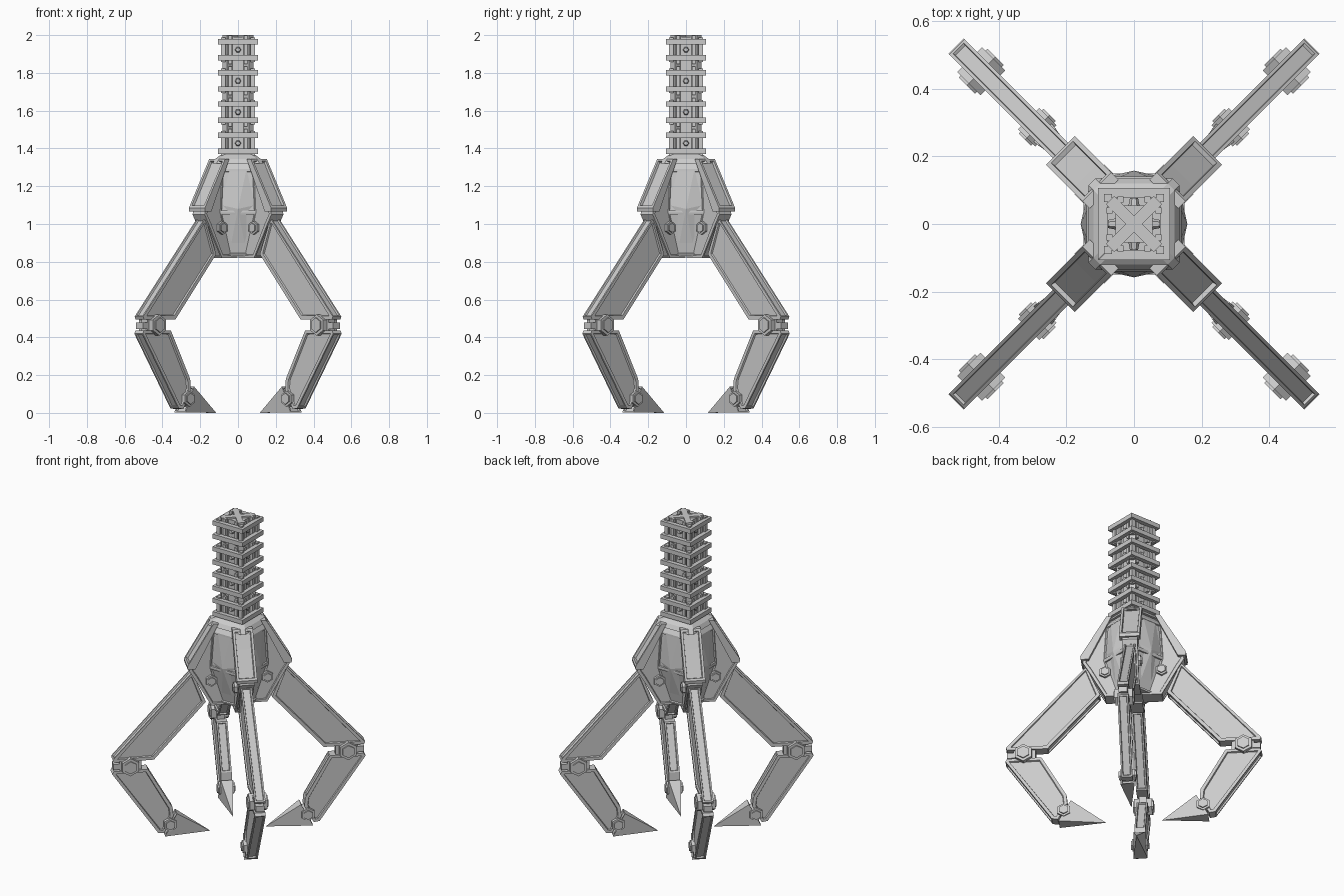
import bpy, bmesh, math
from mathutils import Matrix, Vector

if "Cube" in bpy.data.objects:
    bpy.data.objects.remove(bpy.data.objects["Cube"])


def add(name, bm, angles=(0,)):
    """Turn a bmesh into one object per rotation about z, sharing the mesh."""
    bmesh.ops.recalc_face_normals(bm, faces=bm.faces)
    me = bpy.data.meshes.new(name)
    bm.to_mesh(me)
    bm.free()
    for i, a in enumerate(angles):
        ob = bpy.data.objects.new(f"{name}_{i + 1}" if len(angles) > 1 else name, me)
        ob.rotation_euler.z = math.radians(a)
        bpy.context.collection.objects.link(ob)


def prism(bm, pts, half, caps=0, edges=(), rim=0.02, depth=-0.01):
    """Extrude an (r, z) outline across y; recess the caps and chosen edge faces."""
    a = [bm.verts.new((r, -half, z)) for r, z in pts]
    b = [bm.verts.new((r, half, z)) for r, z in pts]
    ends = [bm.faces.new(a), bm.faces.new(b[::-1])]
    n = len(pts)
    sides = [bm.faces.new((a[i], b[i], b[(i + 1) % n], a[(i + 1) % n])) for i in range(n)]
    bmesh.ops.recalc_face_normals(bm, faces=ends + sides)
    if caps:
        for f in ends:
            recess(bm, f, caps, depth)
    for i in edges:
        recess(bm, sides[i], rim, depth)


def recess(bm, face, rim, depth):
    bmesh.ops.inset_region(bm, faces=[face], thickness=rim, depth=0)
    bmesh.ops.inset_region(bm, faces=[face], thickness=0.004, depth=depth)


def hexagon(bm, r, z, rad, half, y=0.0):
    """Six-sided bolt lying across the arm, with a chamfered rim."""
    m = Matrix.Translation((r, y, z)) @ Matrix.Rotation(math.pi / 2, 4, 'X')
    for rr, h in ((rad, half - 0.008), (rad * 0.7, half)):
        bmesh.ops.create_cone(bm, cap_ends=True, segments=6, radius1=rr, radius2=rr, depth=2 * h, matrix=m)


def box(bm, c, s):
    bmesh.ops.create_cube(bm, size=1, matrix=Matrix.Translation(c) @ Matrix.Diagonal((*s, 1)))


def loft(bm, rings):
    """Stack chamfered squares given as (z, half width, chamfer)."""
    rows = []
    for z, h, c in rings:
        k = h - c
        rows.append([bm.verts.new((x, y, z)) for x, y in
                     ((h, -k), (h, k), (k, h), (-k, h), (-h, k), (-h, -k), (-k, -h), (k, -h))])
    bm.faces.new(rows[0][::-1])
    bm.faces.new(rows[-1])
    return [bm.faces.new((p[i], p[(i + 1) % 8], q[(i + 1) % 8], q[i]))
            for p, q in zip(rows, rows[1:]) for i in range(8)]


DIAG = (45, 135, 225, 315)
SIDES = (0, 90, 180, 270)

# Central body
bm = bmesh.new()
faces = loft(bm, [(0.83, 0.10, 0.03), (1.06, 0.15, 0.05), (1.29, 0.14, 0.05), (1.335, 0.11, 0.03)])
bmesh.ops.recalc_face_normals(bm, faces=bm.faces)
for f in faces[0:16:2]:
    recess(bm, f, 0.015, -0.008)
add("body_core", bm)

# Raised faceted plate on each body side
bm = bmesh.new()
rim = [(-0.09, 1.1), (-0.045, 1.29), (0.045, 1.29), (0.09, 1.1), (0.035, 0.9), (-0.035, 0.9)]
ring = [bm.verts.new((0.138 if z > 0.95 else 0.11, y, z)) for y, z in rim]
tip = bm.verts.new((0.158, 0, 1.08))
for i in range(6):
    bm.faces.new((ring[i], ring[(i + 1) % 6], tip))
add("body_side_plate", bm, SIDES)

# Hip blocks holding the arms
bm = bmesh.new()
prism(bm, [(0.05, 1.33), (0.15, 1.33), (0.285, 1.09), (0.295, 1.05), (0.265, 1.0), (0.165, 0.82), (0.05, 0.82)],
      0.045, caps=0.018, edges=(4,), rim=0.014, depth=-0.006)
hexagon(bm, 0.165, 0.98, 0.036, 0.062)
add("hip_block", bm, DIAG)

# Framed shoulder guards
bm = bmesh.new()
prism(bm, [(0.125, 1.345), (0.155, 1.345), (0.308, 1.085), (0.305, 1.065), (0.26, 1.065)],
      0.06, edges=(1,), rim=0.02, depth=-0.014)
add("shoulder_guard", bm, DIAG)

# Upper arms
bm = bmesh.new()
prism(bm, [(0.275, 1.03), (0.742, 0.51), (0.735, 0.495), (0.50, 0.495), (0.195, 0.84)],
      0.032, caps=0.022, edges=(0, 3), rim=0.013, depth=-0.009)
add("upper_arm", bm, DIAG)

# Elbow joints: hexagonal hub, link and outer pin
bm = bmesh.new()
hexagon(bm, 0.64, 0.465, 0.056, 0.06)
prism(bm, [(0.57, 0.42), (0.57, 0.51), (0.70, 0.51), (0.70, 0.42)], 0.022)
box(bm, (0.715, 0, 0.462), (0.045, 0.05, 0.035))
add("elbow_joint", bm, DIAG)

# Lower arms
bm = bmesh.new()
prism(bm, [(0.735, 0.437), (0.745, 0.42), (0.475, 0.025), (0.44, 0.02), (0.385, 0.125), (0.39, 0.18), (0.535, 0.437)],
      0.032, caps=0.02, edges=(1, 5), rim=0.013, depth=-0.009)
add("lower_arm", bm, DIAG)

# Claw tips: four-sided spikes with a knuckle bolt
bm = bmesh.new()
base = [bm.verts.new(p) for p in
        ((0.435, -0.042, 0.003), (0.435, 0.042, 0.003), (0.365, 0.036, 0.14), (0.365, -0.036, 0.14))]
tip = bm.verts.new((0.163, 0, 0))
root = bm.faces.new(base)
for i in range(4):
    bm.faces.new((base[i], base[(i + 1) % 4], tip))
bmesh.ops.recalc_face_normals(bm, faces=bm.faces)
recess(bm, root, 0.012, -0.01)
hexagon(bm, 0.405, 0.075, 0.042, 0.052)
add("claw_tip", bm, DIAG)

# Neck where the column meets the body
bm = bmesh.new()
loft(bm, [(1.32, 0.135, 0.02), (1.345, 0.12, 0.02), (1.375, 0.08, 0.02)])
add("neck", bm)

# Column core: square spine with crossed fins
bm = bmesh.new()
box(bm, (0, 0, 1.66), (0.11, 0.11, 0.66))
for a in (45, 135):
    bmesh.ops.create_cube(bm, size=1, matrix=Matrix.Translation((0, 0, 1.67)) @
                          Matrix.Rotation(math.radians(a), 4, 'Z') @ Matrix.Diagonal((0.2, 0.035, 0.66, 1)))
add("column_core", bm)

# Column segments: two square collars joined by corner brackets, posts and bolts
LOW = [1.385, 1.55, 1.715, 1.88]
for n, z in enumerate(LOW):
    bm = bmesh.new()
    for zz in (z, z + 0.085):
        for k in range(4):
            rot = Matrix.Rotation(k * math.pi / 2, 4, 'Z')
            # one mitred collar bar per side
            pts = [(0.106, -0.106), (0.106, 0.106), (0.078, 0.078), (0.078, -0.078)]
            lo = [bm.verts.new(rot @ Vector((x, y, zz - 0.014))) for x, y in pts]
            hi = [bm.verts.new(rot @ Vector((x, y, zz + 0.014))) for x, y in pts]
            bm.faces.new(lo)
            bm.faces.new(hi)
            for i in (0, 2):
                bm.faces.new((lo[i], lo[i + 1], hi[i + 1], hi[i]))
    for k in range(4):
        s = Vector(((1, 1), (-1, 1), (-1, -1), (1, -1))[k])
        box(bm, (s.x * 0.077, s.y * 0.077, z + 0.0425), (0.024, 0.024, 0.13))
        d = Vector(((1, 0), (0, 1), (-1, 0), (0, -1))[k])
        # slim twin posts and a bolt in the middle of each face
        for t in (-0.04, 0.04):
            c = Vector((d.x * 0.072 - d.y * t, d.y * 0.072 + d.x * t, z + 0.0425))
            box(bm, c, (0.018, 0.018, 0.15))
        m = Matrix.Translation((d.x * 0.062, d.y * 0.062, z + 0.0425)) @ \
            Matrix.Rotation(k * math.pi / 2, 4, 'Z') @ Matrix.Rotation(math.pi / 2, 4, 'Y')
        bmesh.ops.create_cone(bm, cap_ends=True, segments=6, radius1=0.018, radius2=0.012, depth=0.03, matrix=m)
    add(f"column_segment_{n + 1}", bm)
